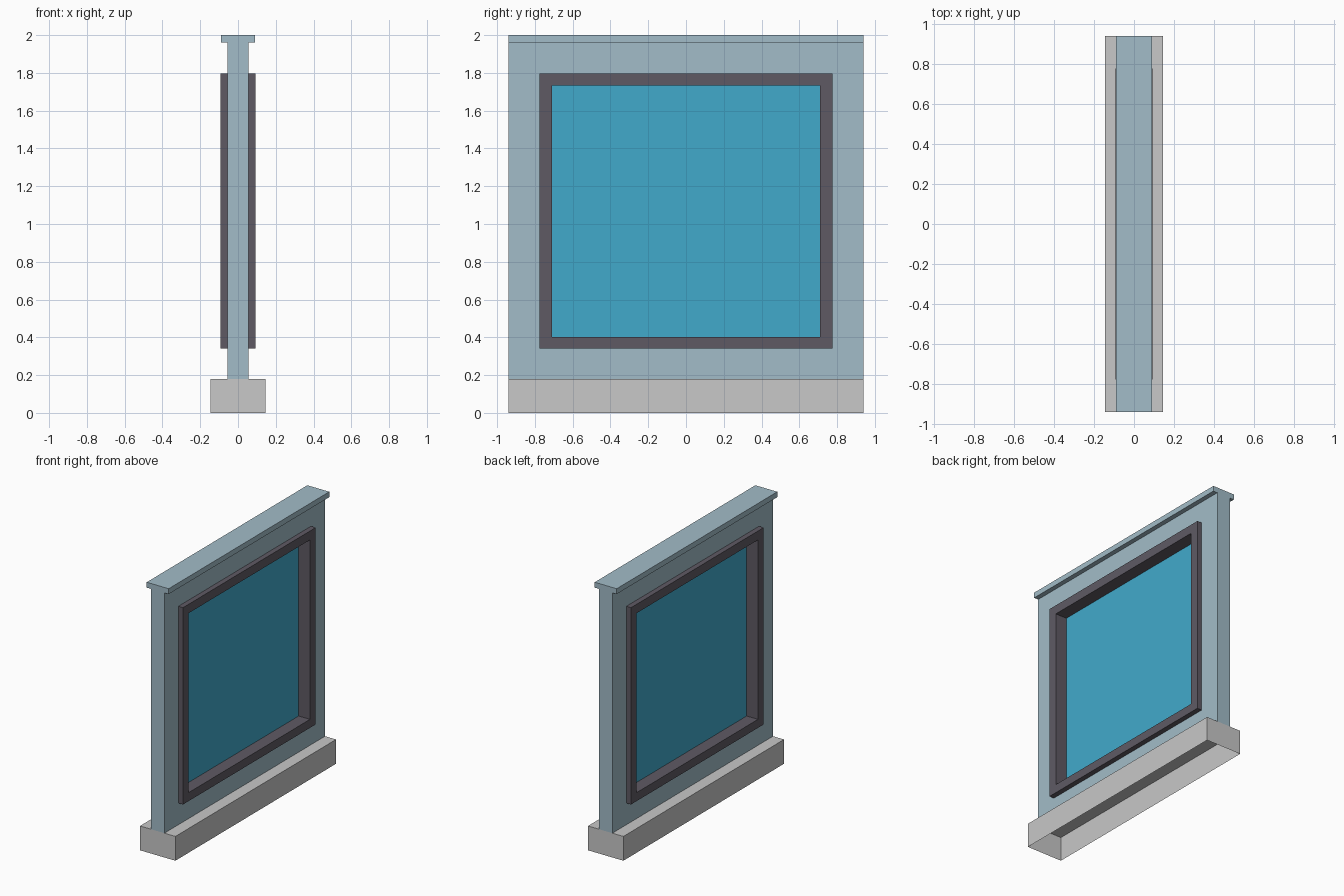
import bpy, bmesh

if "Cube" in bpy.data.objects:
    bpy.data.objects.remove(bpy.data.objects["Cube"])


def material(name, rgb):
    m = bpy.data.materials.new(name)
    m.diffuse_color = (*rgb, 1.0)
    m.use_nodes = True
    m.node_tree.nodes["Principled BSDF"].inputs["Base Color"].default_value = m.diffuse_color
    return m


GREY = material("light grey", (0.578, 0.578, 0.578))
BLUE = material("pale blue grey", (0.361, 0.503, 0.578))
DARK = material("dark purple grey", (0.114, 0.102, 0.127))
GLASS = material("sky blue", (0.053, 0.402, 0.597))


def finish(bm, name, mat):
    mesh = bpy.data.meshes.new(name)
    bm.to_mesh(mesh)
    bm.free()
    mesh.materials.append(mat)
    obj = bpy.data.objects.new(name, mesh)
    bpy.context.collection.objects.link(obj)
    return obj


def drop_faces(bm, rule):
    bm.normal_update()
    bmesh.ops.delete(bm, geom=[f for f in bm.faces if rule(f)], context='FACES_ONLY')


def box(hx, hy, z0, z1):
    bm = bmesh.new()
    bmesh.ops.create_cube(bm, size=1)
    for v in bm.verts:
        v.co = (v.co.x * 2 * hx, v.co.y * 2 * hy, z0 + (v.co.z + 0.5) * (z1 - z0))
    return bm


def rect_loop(bm, x, rect):
    hy, z0, z1 = rect
    return [bm.verts.new((x, y, z)) for y, z in ((-hy, z0), (hy, z0), (hy, z1), (-hy, z1))]


def loft(sections):
    """Skin a chain of (x, rectangle) loops."""
    bm = bmesh.new()
    loops = [rect_loop(bm, x, r) for x, r in sections]
    for a, b in zip(loops, loops[1:]):
        for i in range(4):
            j = (i + 1) % 4
            bm.faces.new((a[i], a[j], b[j], b[i]))
    return bm


# rectangles in the window plane: half width, bottom, top
WALL = (0.94, 0.18, 1.96)
OUTER = (0.776, 0.34, 1.798)
INNER = (0.71, 0.403, 1.732)
WX, FX = 0.055, 0.093

# hollow base, open underneath
bm = box(0.145, 0.94, 0.0, 0.18)
drop_faces(bm, lambda f: f.normal.z < -0.9)
finish(bm, "base", GREY)

# wall panel with the window opening, closed by base and cap
bm = loft([(-WX, OUTER), (-WX, WALL), (WX, WALL), (WX, OUTER)])
drop_faces(bm, lambda f: abs(f.normal.z) > 0.9)
finish(bm, "wall_panel", BLUE)

# top cap
finish(box(0.09, 0.94, 1.96, 2.0), "top_cap", BLUE)

# window frame standing proud on both sides
finish(loft([(WX, OUTER), (FX, OUTER), (FX, INNER),
             (-FX, INNER), (-FX, OUTER), (-WX, OUTER)]), "window_frame", DARK)

# glass pane in the middle
bm = bmesh.new()
bm.faces.new(rect_loop(bm, 0.0, INNER))
finish(bm, "glass_pane", GLASS)
